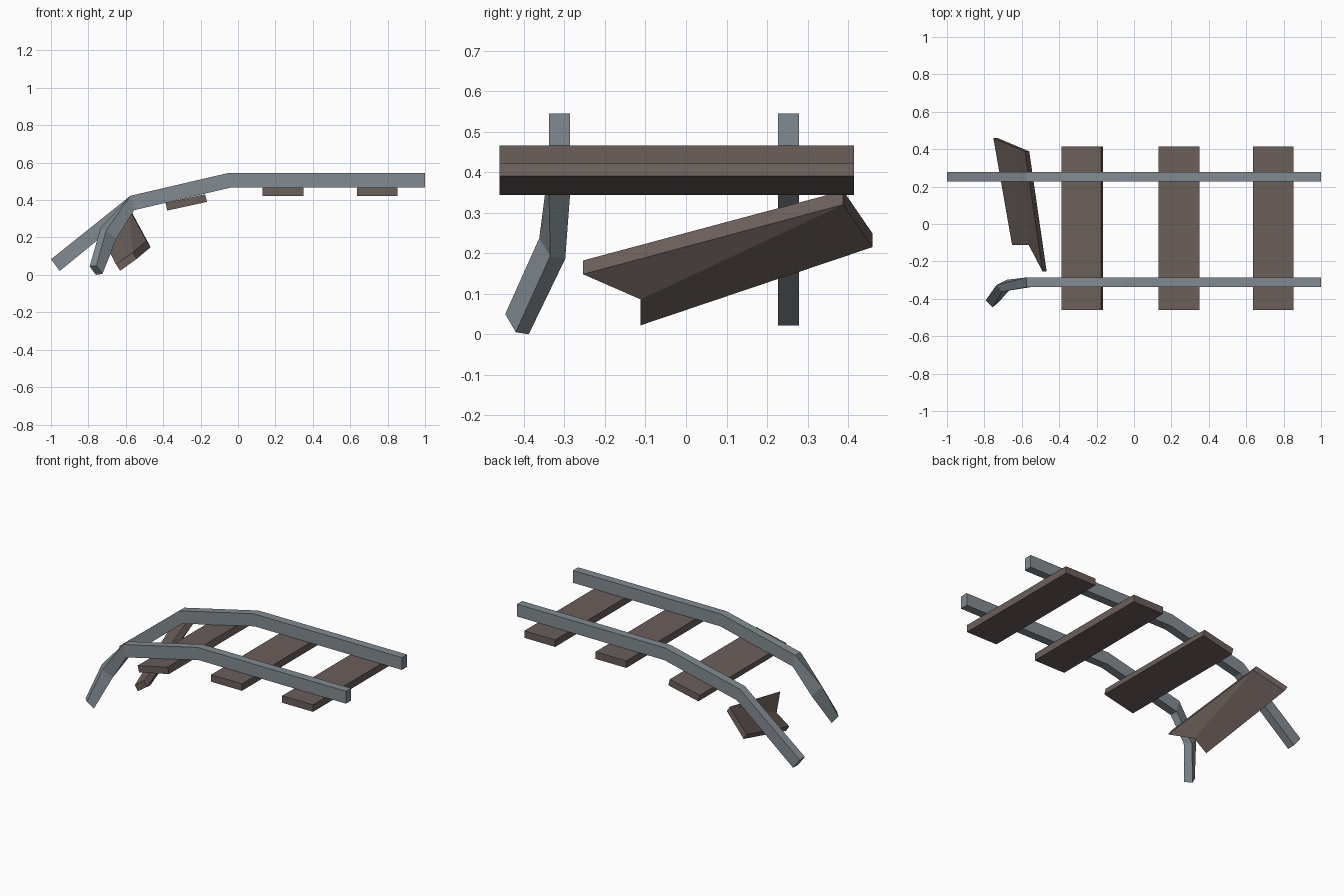
import bpy, bmesh
from mathutils import Vector

if "Cube" in bpy.data.objects:
    bpy.data.objects.remove(bpy.data.objects["Cube"])


def material(name, color):
    m = bpy.data.materials.new(name)
    m.diffuse_color = (*color, 1)
    m.use_nodes = True
    m.node_tree.nodes["Principled BSDF"].inputs["Base Color"].default_value = m.diffuse_color
    return m


STEEL = material("blue grey steel", (0.225, 0.26, 0.285))
WOOD = material("dark brown wood", (0.145, 0.112, 0.102))


def build(name, verts, faces, mat):
    bm = bmesh.new()
    vs = [bm.verts.new(v) for v in verts]
    for f in faces:
        bm.faces.new([vs[i] for i in f])
    bmesh.ops.recalc_face_normals(bm, faces=bm.faces)
    mesh = bpy.data.meshes.new(name)
    bm.to_mesh(mesh)
    bm.free()
    mesh.materials.append(mat)
    ob = bpy.data.objects.new(name, mesh)
    bpy.context.collection.objects.link(ob)
    return ob


def loft(name, rings, mat):
    """Join four-cornered rings into a closed bar."""
    verts = [v for r in rings for v in r]
    n = len(rings)
    faces = [(0, 1, 2, 3), tuple(4 * (n - 1) + i for i in range(4))]
    for k in range(n - 1):
        for i in range(4):
            j = (i + 1) % 4
            faces.append((4 * k + i, 4 * k + j, 4 * k + 4 + j, 4 * k + 4 + i))
    return build(name, verts, faces, mat)


def rail_ring(y, top, bottom):
    a, b = y - 0.026, y + 0.026
    return [(top[0], a, top[1]), (top[0], b, top[1]),
            (bottom[0], b, bottom[1]), (bottom[0], a, bottom[1])]


# Rails: shared straight and sloping run, then different ends
RUN = [((1, 0.545), (1, 0.466)),
       ((-0.05, 0.545), (-0.042, 0.466)),
       ((-0.575, 0.423), (-0.555, 0.346))]
back_end = [((-1, 0.083), (-0.953, 0.021))]
loft("back_rail", [rail_ring(0.253, *p) for p in RUN + back_end], STEEL)

# Front rail bends down and outward (outer top, inner top, inner bottom, outer bottom)
bend = [(-0.705, -0.362, 0.237), (-0.735, -0.326, 0.25),
        (-0.68, -0.298, 0.186), (-0.65, -0.335, 0.193)]
tip = [(-0.757, -0.446, 0.05), (-0.793, -0.408, 0.045),
       (-0.76, -0.388, 0.0), (-0.725, -0.42, 0.005)]
loft("front_rail", [rail_ring(-0.312, *p) for p in RUN] + [bend, tip], STEEL)

# Whole sleepers, given as side profiles run along y
profiles = {
    "right_sleeper": [(0.635, 0.466), (0.853, 0.466), (0.853, 0.421), (0.635, 0.421)],
    "middle_sleeper": [(0.132, 0.466), (0.35, 0.466), (0.35, 0.421), (0.132, 0.421)],
    "sloping_sleeper": [(-0.388, 0.385), (-0.176, 0.431), (-0.166, 0.39), (-0.378, 0.344)],
}
for name, prof in profiles.items():
    loft(name, [[(x, y, z) for x, z in prof] for y in (-0.46, 0.415)], WOOD)

# Broken sleeper hanging off the end, with a notched tip
under = [Vector(v) for v in [(-0.56, 0.388, 0.32), (-0.73, 0.46, 0.215),
                             (-0.63, -0.112, 0.022), (-0.541, -0.112, 0.086),
                             (-0.467, -0.254, 0.148)]]
thick = Vector((-0.022, 0, 0.034))
caps = [(0, 1, 2, 3), (0, 3, 4)]
faces = caps + [tuple(i + 5 for i in c) for c in caps]
faces += [(i, (i + 1) % 5, (i + 1) % 5 + 5, i + 5) for i in range(5)]
build("broken_sleeper", under + [v + thick for v in under], faces, WOOD)
